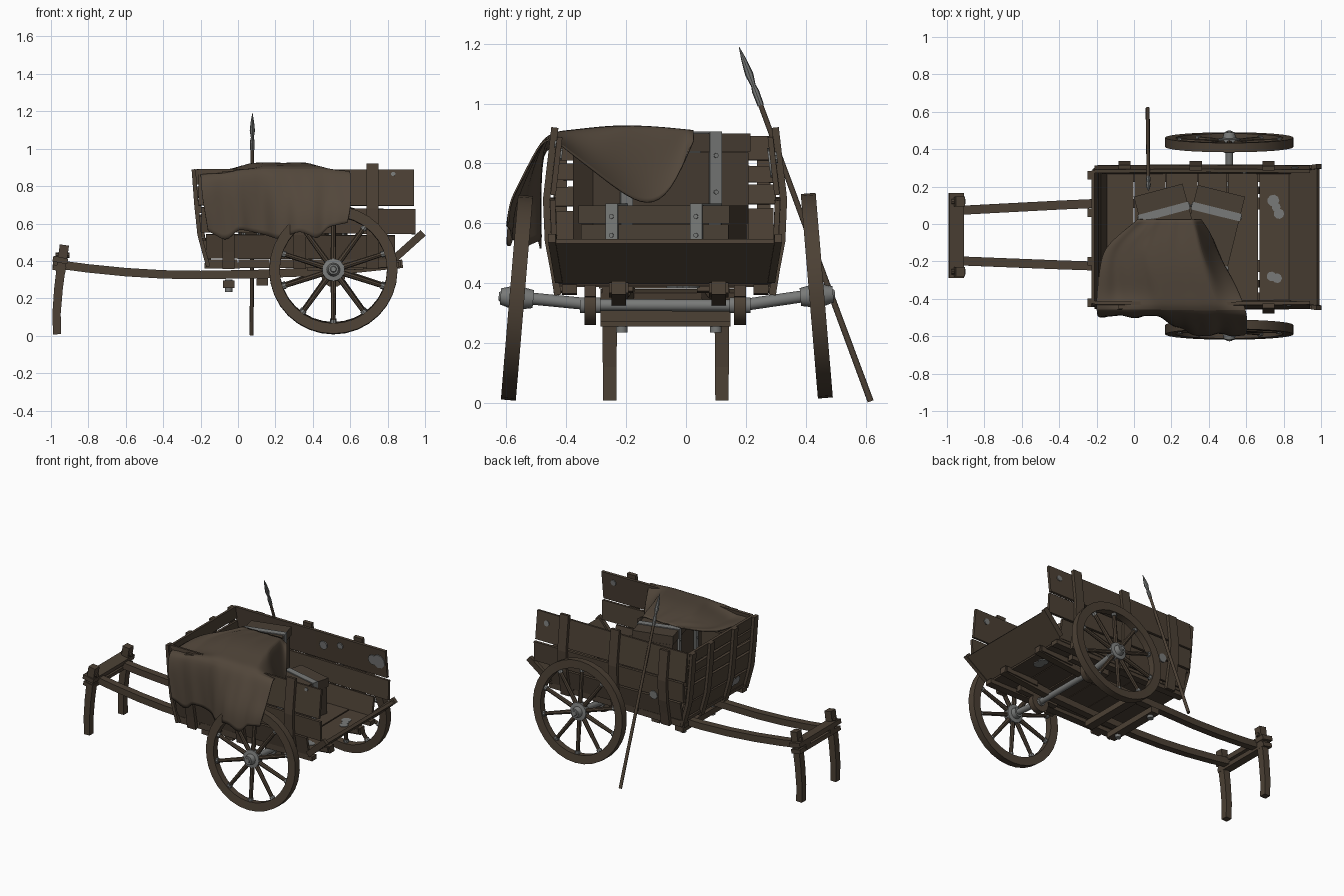
import bpy, bmesh, math, random
from mathutils import Vector, Matrix

if "Cube" in bpy.data.objects:
    bpy.data.objects.remove(bpy.data.objects["Cube"])

random.seed(4)
YC = -0.07  # centre line of the cart body


def material(name, rgb):
    m = bpy.data.materials.new(name)
    m.diffuse_color = (*rgb, 1)
    m.use_nodes = True
    m.node_tree.nodes["Principled BSDF"].inputs["Base Color"].default_value = m.diffuse_color
    return m


WOOD = material("weathered wood", (0.072, 0.052, 0.035))
CHEST = material("chest wood", (0.066, 0.049, 0.034))
CLOTH = material("brown cloth", (0.084, 0.062, 0.043))
METAL = material("dull iron", (0.19, 0.195, 0.19))


def finish(name, bm, mat, smooth=False):
    bmesh.ops.recalc_face_normals(bm, faces=bm.faces)
    me = bpy.data.meshes.new(name)
    bm.to_mesh(me)
    bm.free()
    me.materials.append(mat)
    ob = bpy.data.objects.new(name, me)
    bpy.context.collection.objects.link(ob)
    if smooth:
        bpy.context.view_layer.objects.active = ob
        ob.select_set(True)
        bpy.ops.object.shade_smooth_by_angle(angle=math.radians(40))
        ob.select_set(False)
    return ob


def sweep(name, pts, side, w, h, mat=WOOD, taper=1.0):
    """Rectangular beam along a path; w is measured along side, h across it."""
    pts, side = [Vector(p) for p in pts], Vector(side).normalized()
    bm, rings, n = bmesh.new(), [], len(pts)
    for i, p in enumerate(pts):
        t = (pts[min(i + 1, n - 1)] - pts[max(i - 1, 0)]).normalized()
        nor = t.cross(side).normalized()
        k = 1 + (taper - 1) * i / (n - 1)
        rings.append([bm.verts.new(p + side * a * w * k / 2 + nor * b * h * k / 2)
                      for a, b in ((-1, -1), (1, -1), (1, 1), (-1, 1))])
    for a, b in zip(rings, rings[1:]):
        for j in range(4):
            bm.faces.new((a[j], a[(j + 1) % 4], b[(j + 1) % 4], b[j]))
    bm.faces.new(rings[0])
    bm.faces.new(rings[-1])
    return finish(name, bm, mat)


def lathe(name, profile, segs, mat, mtx, closed=False):
    """Revolve (radius, height) points about local z."""
    bm = bmesh.new()
    rings = [[bm.verts.new(mtx @ Vector((r * math.cos(a), r * math.sin(a), z)))
              for a in (math.tau * i / segs for i in range(segs))] for r, z in profile]
    pairs = list(zip(rings, rings[1:])) + ([(rings[-1], rings[0])] if closed else [])
    for a, b in pairs:
        for j in range(segs):
            bm.faces.new((a[j], a[(j + 1) % segs], b[(j + 1) % segs], b[j]))
    if not closed:
        bm.faces.new(rings[0])
        bm.faces.new(rings[-1])
    return finish(name, bm, mat, True)


def along(a, b):
    a, b = Vector(a), Vector(b)
    return Matrix.Translation(a) @ (b - a).to_track_quat('Z', 'Y').to_matrix().to_4x4()


def rod(name, a, b, r, mat, r2=None, segs=10):
    length = (Vector(b) - Vector(a)).length
    return lathe(name, [(r, 0), (r2 or r, length)], segs, mat, along(a, b))


def interp(table, z):
    for (z0, v0), (z1, v1) in zip(table, table[1:]):
        if z <= z1:
            return v0 + (v1 - v0) * (z - z0) / (z1 - z0)
    return table[-1][1]


def half(z):   # half width of the bowed body
    return interp([(0.3, 0.33), (0.41, 0.345), (0.54, 0.37), (0.68, 0.376), (0.93, 0.347)], z)


def front(z):  # x of the bowed front wall
    return interp([(0.3, -0.12), (0.4, -0.15), (0.54, -0.188), (0.7, -0.205), (0.93, -0.222)], z)


# side walls: long planks with posts outside
for s, tag in ((-1, "near"), (1, "far")):
    for z0, z1, xe in ((0.41, 0.54, 0.84), (0.548, 0.682, 0.95), (0.695, 0.89, 0.94)):
        zm = (z0 + z1) / 2
        dip = random.uniform(-0.006, 0.006)
        side = (0, s * (half(z1) - half(z0)), z1 - z0)
        sweep("side_plank_" + tag, [(front(zm), YC + s * half(zm), zm - dip),
              (0.4, YC + s * (half(zm) + 0.004), zm), (xe, YC + s * half(zm), zm + dip)],
              side, z1 - z0, 0.018)
    for x in (-0.05, 0.33, 0.72):
        top = 0.92 if x > 0.5 or s > 0 and x > 0 else 0.88
        sweep("side_post_" + tag, [(x, YC + s * (half(z) + 0.02), z)
              for z in (0.36, 0.45, 0.54, 0.68, 0.8, top)], (1, 0, 0), 0.065, 0.024)

# front wall: narrow planks with posts outside
for z0, z1 in ((0.41, 0.52), (0.53, 0.645), (0.66, 0.725), (0.74, 0.795), (0.81, 0.89)):
    zm, w = (z0 + z1) / 2, half(z0) - 0.005
    dz = random.uniform(-0.008, 0.008)
    sweep("front_plank", [(front(zm), YC - w, zm - dz), (front(zm), YC + w, zm + dz)],
          (front(z1) - front(z0), 0, z1 - z0), z1 - z0, 0.018)
for y in (-0.42, -0.2, 0.06, 0.26):
    sweep("front_post", [(front(z) - 0.018, y, z) for z in (0.37, 0.46, 0.54, 0.7, 0.8, 0.89)],
          (0, 1, 0), 0.045, 0.022)

# floor boards, edge joists and open tailboard
edges = [-0.17, 0.0, 0.17, 0.34, 0.5, 0.665, 0.84]
for a, b in zip(edges, edges[1:]):
    z = 0.40 + random.uniform(-0.004, 0.004)
    gap = 0.012 if a == 0.665 else 0.003
    sweep("floor_board", [((a + b) / 2, YC - 0.35, z), ((a + b) / 2, YC + 0.35, z)],
          (1, 0, 0), b - a - gap, 0.02)
for y in (YC - 0.32, YC + 0.32):
    sweep("edge_joist", [(-0.18, y, 0.375), (0.86, y, 0.38)], (0, 1, 0), 0.05, 0.03)
bm = bmesh.new()
tail = [bm.verts.new((x, YC + s * w, z)) for x, z, w in
        ((0.835, 0.405, 0.355), (0.985, 0.54, 0.385)) for s in (-1, 1)]
bm.faces.new((tail[0], tail[1], tail[3], tail[2]))
tb = finish("tailboard", bm, WOOD)
mod = tb.modifiers.new("thickness", 'SOLIDIFY')
mod.thickness, mod.offset = 0.022, 0
for s in (-1, 1):
    sweep("tailboard_batten", [(0.84, YC + s * 0.355, 0.415), (0.99, YC + s * 0.378, 0.55)],
          (0, 1, 0), 0.025, 0.04)

# long shafts running under the bed to the handle
for ya, yb in ((0.07, 0.11), (-0.195, -0.225)):
    path = [(-0.99, 0.385), (-0.8, 0.36), (-0.6, 0.34), (-0.4, 0.328), (-0.2, 0.325),
            (0.1, 0.33), (0.5, 0.345), (0.88, 0.385)]
    sweep("shaft", [(x, ya + (yb - ya) * min(1, (x + 0.99) / 0.76), z) for x, z in path],
          (0, 1, 0), 0.048, 0.045)
    sweep("shaft_end_block", [(0.62, yb, 0.37), (0.87, yb, 0.385)], (0, 1, 0), 0.065, 0.035)
sweep("handle_bar", [(-0.95, -0.29, 0.405), (-0.95, 0.165, 0.405)], (1, 0, -0.2), 0.08, 0.03)
sweep("lower_handle_bar", [(-0.955, -0.285, 0.36), (-0.955, 0.16, 0.36)], (1, 0, -0.2), 0.07, 0.028)
for y in (-0.255, 0.12):
    sweep("prop_leg", [(-0.928, y, 0.485), (-0.945, y, 0.37), (-0.96, y, 0.25),
          (-0.97, y, 0.12), (-0.968, y, 0.008)], (0, 1, 0), 0.052, 0.05, taper=0.85)
    rod("leg_bolt", (-0.975, y, 0.43), (-0.9, y, 0.43), 0.014, WOOD, segs=8)
for x, z in ((-0.05, 0.275), (0.13, 0.29)):
    sweep("cross_beam", [(x, -0.285, z), (x, 0.148, z)], (1, 0, 0), 0.06, 0.04)
for y in (-0.215, 0.1):
    rod("beam_bolt", (-0.05, y, 0.235), (-0.05, y, 0.3), 0.02, METAL)

# bent axle and its rounded bearing blocks
AX = 0.51
ends = [(AX, -0.605, 0.357), (AX, -0.3, 0.327), (AX, 0.18, 0.325), (AX, 0.475, 0.368)]
for a, b in zip(ends, ends[1:]):
    rod("axle", a, b, 0.02, METAL, segs=12)
for y in (-0.32, 0.18):
    lathe("bearing_block", [(0.065, -0.02), (0.065, 0.02)], 16, WOOD,
          along((AX, y, 0.325), (AX, y + 1, 0.325)))
    sweep("axle_bolster", [(AX - 0.14, y, 0.365), (AX + 0.16, y, 0.375)], (0, 1, 0), 0.04, 0.04)
    rod("axle_collar", (AX, y - 0.035, 0.326), (AX, y + 0.035, 0.326), 0.028, METAL)

# spoked wheels, leaning inwards at the top
for c, s in (((AX, -0.565, 0.351), -1), ((AX, 0.437, 0.358), 1)):
    t = math.radians(4.8)
    m = along(c, Vector(c) + Vector((0, s * math.cos(t), math.sin(t))))
    lathe("wheel_rim", [(0.287, -0.023), (0.343, -0.025), (0.343, 0.025), (0.287, 0.023)],
          32, WOOD, m, True)
    lathe("wheel_hub", [(0.03, -0.055), (0.036, -0.024), (0.06, -0.02), (0.06, 0.02),
          (0.036, 0.024), (0.027, 0.055)], 16, METAL, m)
    lathe("hub_cap", [(0.018, 0.054), (0.014, 0.061)], 12, METAL, m)
    up = m.to_3x3().inverted() @ Vector((0, 0, 1))
    a0 = math.atan2(up.y, up.x)  # one spoke points straight up
    for i in range(10):
        a = math.tau * i / 10 + a0
        d = Vector((math.cos(a), math.sin(a), 0))
        rod("spoke", m @ (d * 0.05), m @ (d * 0.29), 0.015, WOOD, 0.012, 8)
        rod("spoke_ferrule", m @ (d * 0.268), m @ (d * 0.289), 0.017, METAL, segs=8)


# chests with iron straps
def chest(name, cx, cy, ang, z0, z1, w, l):
    m = Matrix.Translation((cx, cy, 0)) @ Matrix.Rotation(math.radians(ang), 4, 'Z')
    sx = m.to_3x3() @ Vector((1, 0, 0))
    lid = z1 - 0.06
    for part, a, b, g in (("_body", z0, lid - 0.004, 0.006), ("_lid", lid, z1, 0)):
        zc = (a + b) / 2
        sweep(name + part, [m @ Vector((0, -l / 2 + g, zc)), m @ Vector((0, l / 2 - g, zc))],
              sx, w - 2 * g, b - a, CHEST)
    for y in (-l * 0.28, l * 0.28):
        sweep(name + "_strap_top", [m @ Vector((-w / 2 - 0.006, y, z1)),
              m @ Vector((w / 2 + 0.006, y, z1))], (0, 0, 1), 0.012, 0.042, METAL)
        for s in (-1, 1):
            sweep(name + "_strap_side", [m @ Vector((s * w / 2, y, z0)),
                  m @ Vector((s * w / 2, y, z1))], sx, 0.012, 0.042, METAL)
            for k in (0.3, 0.6, 0.85):
                p = Vector((s * (w / 2 + 0.004), y, z0 + (z1 - z0) * k))
                rod(name + "_rivet", m @ p, m @ (p + Vector((s * 0.007, 0, 0))), 0.008, METAL, segs=8)


chest("rear_chest", 0.405, -0.075, -14, 0.41, 0.66, 0.26, 0.52)
chest("tall_chest", 0.2, -0.085, 15, 0.41, 0.90, 0.27, 0.55)

# draped cloth: rows of (y, z, x start, x end, sag past the chest edge)
rows = [(0.025, 0.907, 0.02, 0.36, 0.03), (-0.05, 0.915, -0.07, 0.41, 0.22),
        (-0.13, 0.922, -0.16, 0.44, 0.27), (-0.22, 0.924, -0.18, 0.48, 0.22),
        (-0.30, 0.918, -0.19, 0.53, 0.15), (-0.39, 0.907, -0.2, 0.57, 0.07),
        (-0.465, 0.902, -0.20, 0.60, 0), (-0.505, 0.82, -0.195, 0.605, 0),
        (-0.545, 0.735, -0.19, 0.605, 0), (-0.58, 0.65, -0.175, 0.60, 0),
        (-0.585, 0.56, -0.16, 0.585, 0)]
HEM = [(0, 0), (0.13, -0.05), (0.22, 0.01), (0.42, -0.02), (0.5, -0.04), (0.66, 0.0),
       (0.79, -0.04), (0.86, 0.02), (1, 0.04)]
bm, grid, N = bmesh.new(), [], 29
for i, (y, z, x0, x1, sag) in enumerate(rows):
    line, edge = [], 0.355 - 0.268 * (y + 0.085)
    for j in range(N):
        u = j / (N - 1)
        x, yy, zz = x0 + (x1 - x0) * u, y, z
        fold = math.sin(u * 26 + i * 0.2) + 0.5 * math.sin(u * 47 - i * 0.3)
        if i < 6:   # slumps off the chest towards the rear and the front wall
            zz -= sag * max(0, (x - edge) / max(0.03, x1 - edge)) ** 0.8
            left = min(1, max(0, (0.04 - 0.25 * (y + 0.085) - x) / 0.18))
            zz -= 0.055 * left ** 0.7
            zz += 0.004 * fold * (0.3 + left)
        else:       # hangs close at the front, over the wheel at the rear
            k = min(1, max(0, (u - 0.4) / 0.22))
            low = (-0.465, -0.483, -0.487, -0.487, -0.485)[i - 6]
            yy = y * k + low * (1 - k) - 0.004 * (fold + 0.8) * (i - 6) ** 0.5
            zz -= 0.03 * max(0, (0.02 - x) / 0.2) if i < 8 else 0
            zz += interp(HEM, u) * (0, 0, 0, 0, 0.5, 1.1)[i - 5]
        line.append(bm.verts.new((x, yy, zz)))
    grid.append(line)
for a, b in zip(grid, grid[1:]):
    for j in range(N - 1):
        bm.faces.new((a[j], a[j + 1], b[j + 1], b[j]))
cloth = finish("draped_cloth", bm, CLOTH, True)
mod = cloth.modifiers.new("soft_folds", 'SUBSURF')
mod.levels = mod.render_levels = 2
mod.boundary_smooth = 'PRESERVE_CORNERS'
mod = cloth.modifiers.new("thickness", 'SOLIDIFY')
mod.thickness, mod.offset = 0.006, 0

# leaning spear
foot, tip = Vector((0.073, 0.617, 0.005)), Vector((0.077, 0.177, 1.19))
rod("spear_shaft", foot, foot.lerp(tip, 0.85), 0.011, WOOD, 0.009)
lathe("spear_head", [(0.011, 0.0), (0.012, 0.05), (0.008, 0.07), (0.014, 0.11), (0.009, 0.16),
      (0.001, 0.208)], 8, METAL, along(foot.lerp(tip, 0.835), tip))

# thin iron patches on the floor and the planks
for x, y, r in ((0.745, 0.125, 0.032), (0.76, 0.09, 0.024), (0.775, 0.055, 0.028),
                (0.735, -0.28, 0.026), (0.765, -0.29, 0.026)):
    lathe("floor_patch", [(r, 0), (r, 0.004)], 9, METAL, Matrix.Translation((x, y, 0.412)))
for y in (-0.03, 0.01):
    lathe("underside_patch", [(0.035, 0), (0.035, 0.006)], 9, METAL, Matrix.Translation((0.75, y, 0.384)))
for s, x, z, r, inner in ((1, 0.885, 0.8, 0.048, -1), (1, 0.84, 0.8, 0.036, -1),
                          (1, 0.59, 0.83, 0.022, -1), (1, 0.46, 0.8, 0.03, -1),
                          (-1, 0.85, 0.83, 0.02, -1), (-1, 0.83, 0.865, 0.012, 1),
                          (1, 0.86, 0.82, 0.02, 1), (1, 0.03, 0.55, 0.03, 1)):
    slope = (half(z + 0.01) - half(z - 0.01)) / 0.02
    y = YC + s * (half(z) + inner * 0.011)
    lathe("side_patch", [(r, -0.004), (r, 0.004)], 9, METAL,
          along((x, y, z), (x, y + s, z - slope)))
for y in (-0.3, -0.26):
    lathe("front_patch", [(0.03, -0.004), (0.03, 0.004)], 9, METAL,
          along((front(0.475) - 0.011, y, 0.475), (front(0.475) - 1, y, 0.475 - 0.27)))
